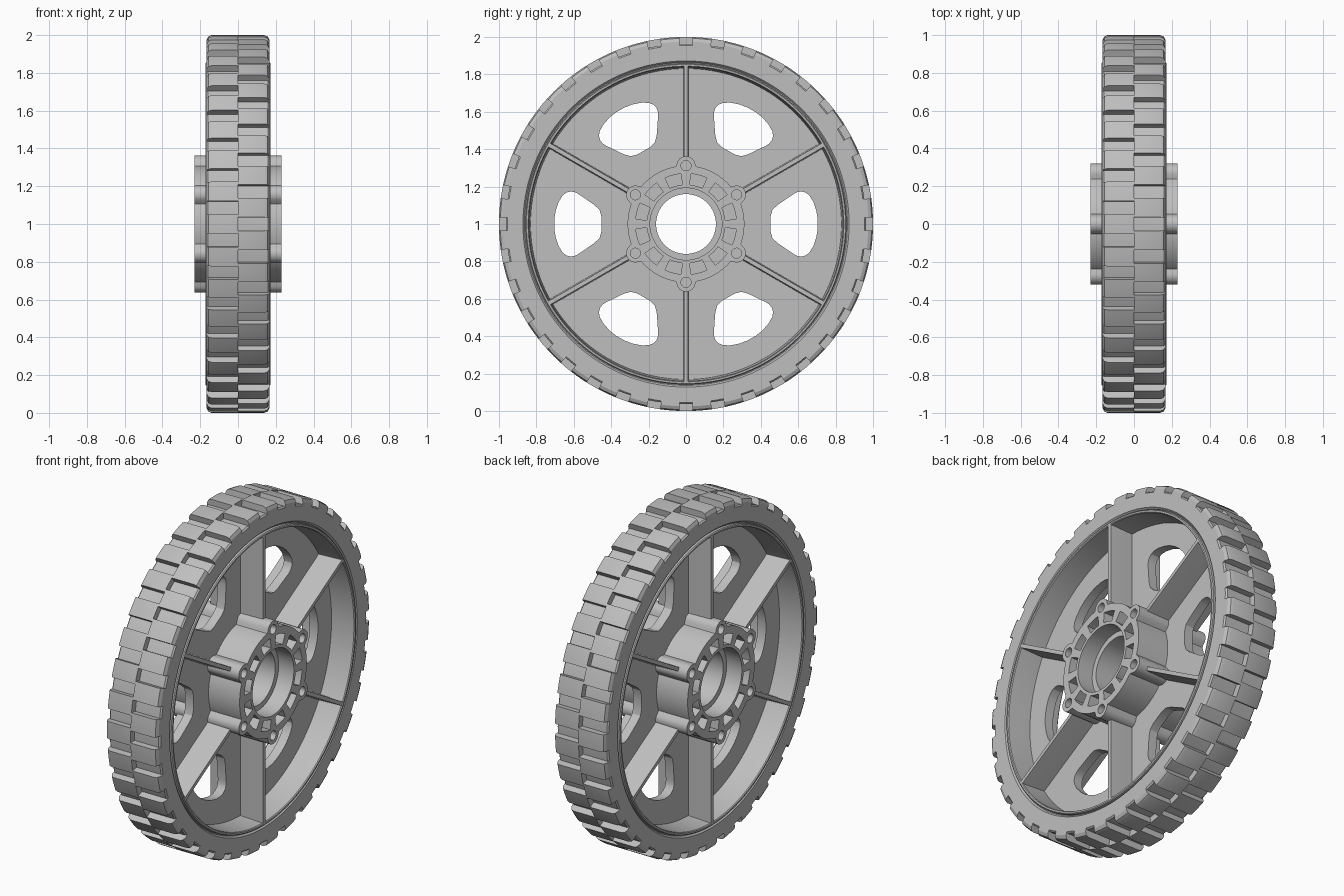
import bpy, bmesh
from math import sin, cos, radians, sqrt, pi
from mathutils import Matrix, Vector

if "Cube" in bpy.data.objects:
    bpy.data.objects.remove(bpy.data.objects["Cube"], do_unlink=True)

grey = bpy.data.materials.new("plain grey")
grey.use_nodes = True
colour = (0.52, 0.52, 0.52, 1)
grey.diffuse_color = colour
grey.node_tree.nodes["Principled BSDF"].inputs["Base Color"].default_value = colour

parts = []


def polar(r, deg):
    """Point on the wheel plane, angle measured from the top."""
    return (r * sin(radians(deg)), r * cos(radians(deg)))


def finish(name, bm):
    bmesh.ops.remove_doubles(bm, verts=bm.verts, dist=1e-5)
    bmesh.ops.recalc_face_normals(bm, faces=bm.faces)
    mesh = bpy.data.meshes.new(name)
    bm.to_mesh(mesh)
    bm.free()
    mesh.materials.append(grey)
    obj = bpy.data.objects.new(name, mesh)
    obj.location.z = 1
    bpy.context.collection.objects.link(obj)
    parts.append(obj)
    return obj


def sweep(bm, profile, start, end, steps):
    """Sweep a closed (x, radius) profile around the axle; cap it if not a full turn."""
    full = end - start >= 360
    rings = []
    for i in range(steps if full else steps + 1):
        a = start + (end - start) * i / steps
        rings.append([bm.verts.new((x, *polar(r, a))) for x, r in profile])
    n = len(profile)
    for i in range(steps):
        a, b = rings[i], rings[(i + 1) % len(rings)]
        for j in range(n):
            k = (j + 1) % n
            bm.faces.new((a[j], a[k], b[k], b[j]))
    if not full:
        bm.faces.new(rings[0])
        bm.faces.new(rings[-1])


def mirrored(half):
    """Complete a profile given for x > 0."""
    return half + [(-x, r) for x, r in reversed(half)]


def plate(name, loops, x0, x1):
    """Extrude a flat outline with holes along the axle from x0 to x1."""
    curve = bpy.data.curves.new(name, "CURVE")
    curve.dimensions = "2D"
    curve.fill_mode = "BOTH"
    curve.extrude = (x1 - x0) / 2
    for loop in loops:
        spline = curve.splines.new("POLY")
        spline.points.add(len(loop) - 1)
        for p, (u, v) in zip(spline.points, loop):
            p.co = (u, v, 0, 1)
        spline.use_cyclic_u = True
    temp = bpy.data.objects.new(name + " outline", curve)
    bpy.context.collection.objects.link(temp)
    graph = bpy.context.evaluated_depsgraph_get()
    mesh = bpy.data.meshes.new_from_object(temp.evaluated_get(graph))
    bm = bmesh.new()
    bm.from_mesh(mesh)
    bpy.data.objects.remove(temp, do_unlink=True)
    bpy.data.meshes.remove(mesh)
    # Lay the outline in the wheel plane
    axes = Matrix(((0, 0, 1), (1, 0, 0), (0, 1, 0))).to_4x4()
    bm.transform(Matrix.Translation(((x0 + x1) / 2, 0, 0)) @ axes)
    return finish(name, bm)


def circle(r, n, centre=(0, 0)):
    return [(centre[0] + r * cos(2 * pi * i / n), centre[1] + r * sin(2 * pi * i / n))
            for i in range(n)]


# Tyre carcass
bm = bmesh.new()
sweep(bm, mirrored([(0.155, 0.863), (0.166, 0.872), (0.166, 0.955), (0.158, 0.963)]), 0, 360, 144)
finish("tyre", bm)

# Tread lugs, staggered between the two halves
lug = [(0, 0.95), (0, 1), (0.14, 1), (0.157, 0.993), (0.166, 0.975), (0.166, 0.95)]
for side, shift, name in ((1, 5, "left_tread_lugs"), (-1, 0, "right_tread_lugs")):
    bm = bmesh.new()
    for k in range(36):
        mid = shift + 10 * k
        sweep(bm, [(side * x, r) for x, r in lug], mid - 2.95, mid + 2.95, 4)
    finish(name, bm)

# Rim band with drafted inner walls
bm = bmesh.new()
sweep(bm, mirrored([(0.01, 0.83), (0.166, 0.84), (0.171, 0.844), (0.171, 0.853),
                    (0.166, 0.858), (0.15, 0.858), (0.15, 0.866)]), 0, 360, 144)
finish("rim", bm)

# Central web with six rounded windows
half = [(0.452, 0.04), (0.462, 0.075), (0.49, 0.102), (0.575, 0.16), (0.595, 0.17),
        (0.615, 0.174), (0.64, 0.168), (0.66, 0.152), (0.68, 0.12), (0.697, 0.07), (0.704, 0.025)]
window = half + [(u, -v) for u, v in reversed(half)]
windows = []
for k in range(6):
    a = radians(60 * k)
    windows.append([(u * cos(a) - v * sin(a), u * sin(a) + v * cos(a)) for u, v in window])
plate("web", [circle(0.84, 144), circle(0.28, 72)] + windows, -0.027, 0.027)

# Six spoke ribs, thinner toward their outer edges
bm = bmesh.new()
section = [(0.171, 0.011), (0, 0.017), (-0.171, 0.011), (-0.171, -0.011), (0, -0.017), (0.171, -0.011)]
for k in range(6):
    turn = Matrix.Rotation(radians(60 * k), 3, "X")
    inner, outer = ([bm.verts.new(turn @ Vector((x, t, r))) for x, t in section]
                    for r in (0.345, 0.848))
    bm.faces.new(inner)
    bm.faces.new(outer)
    for j in range(6):
        i = (j + 1) % 6
        bm.faces.new((inner[j], inner[i], outer[i], outer[j]))
finish("spokes", bm)

# Hub outline: a drum with six bolt bosses
DRUM, BOSS_AT, BOSS = 0.312, 0.312, 0.05
outline = []
for i in range(288):
    deg = i * 1.25
    off = radians((deg + 30) % 60 - 30)
    reach = BOSS ** 2 - (BOSS_AT * sin(off)) ** 2
    boss_edge = BOSS_AT * cos(off) + sqrt(reach) if reach > 0 else 0
    outline.append(polar(max(DRUM, boss_edge), deg))
bolts = [circle(0.027, 20, polar(BOSS_AT, 60 * k)) for k in range(6)]

# Lightening pockets between hub walls
pockets = []
for k in range(12):
    mid = 15 + 30 * k
    steps = [mid - 9.5 + 19 * i / 5 for i in range(6)]
    pockets.append([polar(0.27, a) for a in steps] + [polar(0.21, a) for a in reversed(steps)])

# Hub core, pocketed collars and counterbored ends
bore, counterbore = circle(0.16, 72), circle(0.192, 72)
plate("hub_core", [outline, bore] + bolts, -0.03, 0.03)
for side, name in ((1, "left"), (-1, "right")):
    for part, hole, a, b in (("collar", bore, 0.03, 0.13), ("end", counterbore, 0.13, 0.229)):
        lo, hi = sorted((side * a, side * b))
        plate(name + "_hub_" + part, [outline, hole] + bolts + pockets, lo, hi)

# Smooth the round surfaces, keep crisp edges
bpy.ops.object.select_all(action="DESELECT")
for obj in parts:
    obj.select_set(True)
bpy.context.view_layer.objects.active = parts[0]
bpy.ops.object.shade_smooth_by_angle(angle=radians(25))
